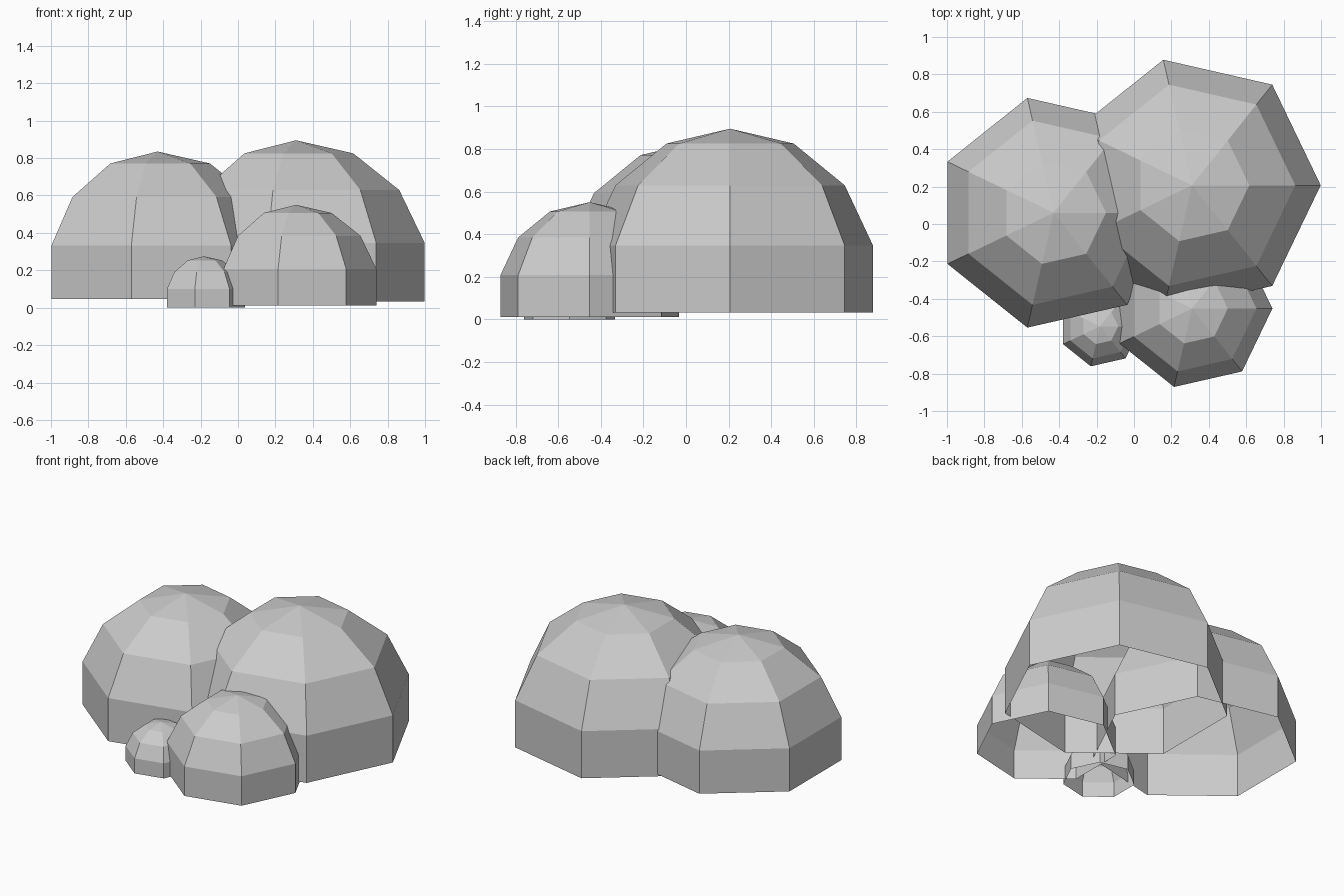
import bpy, math

if "Cube" in bpy.data.objects:
    bpy.data.objects.remove(bpy.data.objects["Cube"])

SIDES = 7


def dome(name, x, y, radius, top):
    """Open-bottomed upper part of a 7 x 7 sphere."""
    cz = top - radius
    verts = [(x, y, top)]
    faces = []
    for ring in range(1, 5):
        polar = math.pi * ring / SIDES
        r, z = radius * math.sin(polar), cz + radius * math.cos(polar)
        for s in range(SIDES):
            a = 2 * math.pi * s / SIDES
            verts.append((x + r * math.cos(a), y + r * math.sin(a), z))
    for s in range(SIDES):
        n = (s + 1) % SIDES
        faces.append((0, 1 + s, 1 + n))
        for ring in range(3):
            upper, lower = 1 + ring * SIDES, 1 + (ring + 1) * SIDES
            faces.append((upper + s, lower + s, lower + n, upper + n))
    mesh = bpy.data.meshes.new(name)
    mesh.from_pydata(verts, [], faces)
    mesh.update()
    obj = bpy.data.objects.new(name, mesh)
    bpy.context.collection.objects.link(obj)
    return obj


# Cluster of four overlapping rounded clumps
dome("large_right_mound", 0.31, 0.207, 0.706, 0.895)
dome("large_left_mound", -0.43, 0.06, 0.646, 0.835)
dome("medium_front_mound", 0.31, -0.452, 0.441, 0.55)
dome("small_front_mound", -0.182, -0.547, 0.225, 0.275)
